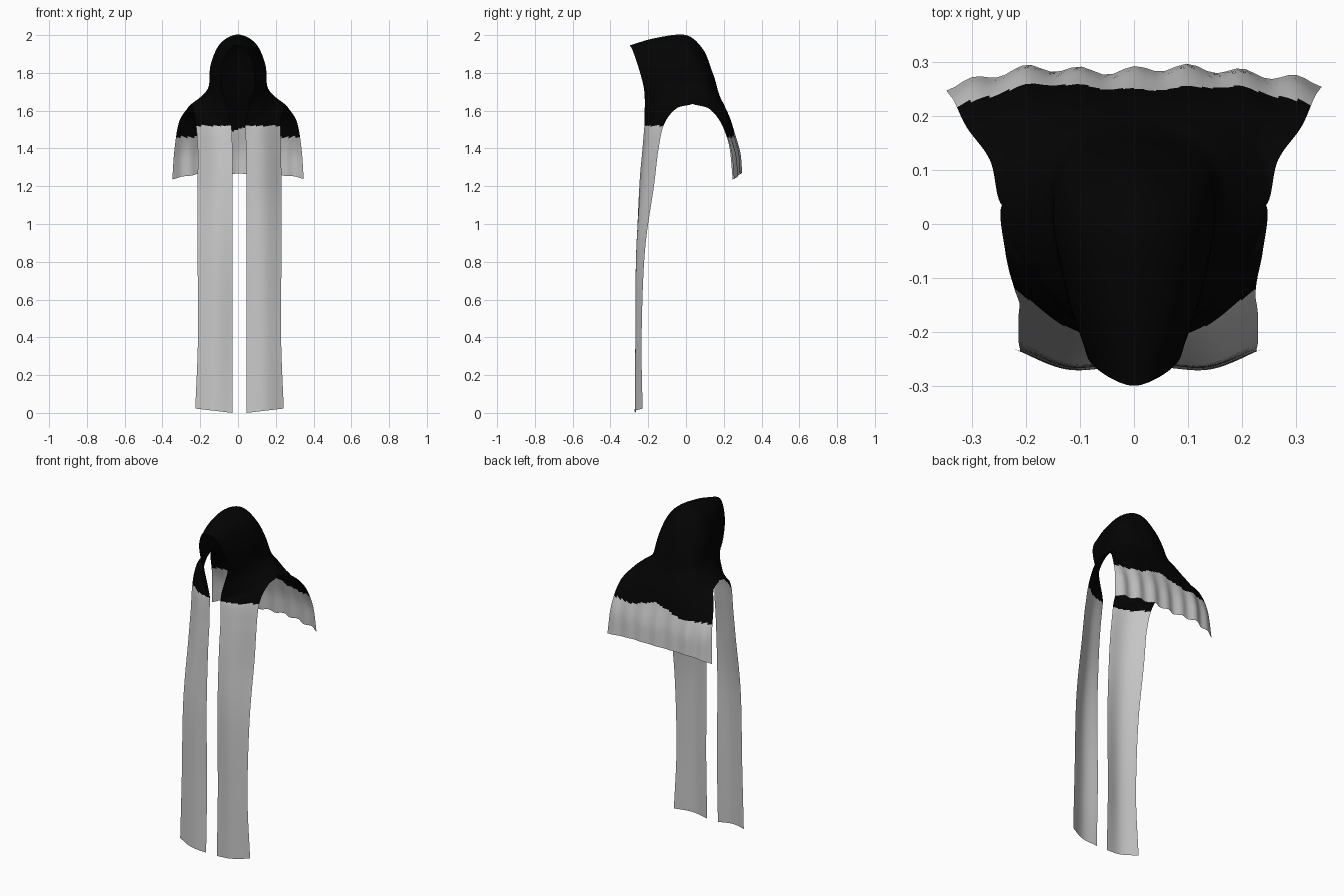
import bpy
import bmesh
import math
from mathutils import Vector

STEPS = 10          # subdivisions between neighbouring control points

cube = bpy.data.objects.get("Cube")
if cube:
    bpy.data.objects.remove(cube, do_unlink=True)


def make_material(name, value):
    material = bpy.data.materials.new(name)
    colour = (value, value, value, 1)
    material.use_nodes = True
    material.diffuse_color = colour
    shader = next(n for n in material.node_tree.nodes if n.type == 'BSDF_PRINCIPLED')
    shader.inputs["Base Color"].default_value = colour
    return material


BLACK = make_material("black cloth", 0.001)
GREY = make_material("light grey cloth", 0.58)


def spline(points, before, after):
    """Smooth curve through the points, with a guide point beyond each end."""
    guide = [before] + points + [after]
    curve = []
    for a, b, c, d in zip(guide, guide[1:], guide[2:], guide[3:]):
        for step in range(STEPS):
            t = step / STEPS
            curve.append(b + (c - a) * (t / 2)
                         + (a * 2 - b * 5 + c * 4 - d) * (t * t / 2)
                         + (b * 3 - a - c * 3 + d) * (t ** 3 / 2))
    return curve + [points[-1].copy()]


def beyond(inner, end):
    return end * 2 - inner


def flip(point):
    return Vector((-point.x, point.y, point.z))


def across(row, centred):
    """Smooth one row; centred rows end on the middle line and mirror there."""
    end = flip(row[-2]) if centred else beyond(row[-2], row[-1])
    return spline(row, beyond(row[1], row[0]), end)


def down(rows, before, after):
    """Smooth a stack of fine rows downwards."""
    columns = [spline(list(column), b, a)
               for column, b, a in zip(zip(*rows), before, after)]
    return [list(row) for row in zip(*columns)]


def build(name, grid, sides, is_dark, shape=lambda p: p):
    """Turn a half grid into a cloth object on one or both sides."""
    bm = bmesh.new()
    for side in sides:
        verts = [[bm.verts.new(shape(Vector((p.x * side, p.y, p.z)))) for p in row]
                 for row in grid]
        for upper, lower in zip(verts, verts[1:]):
            for i in range(len(upper) - 1):
                corners = [upper[i], lower[i], lower[i + 1], upper[i + 1]]
                bm.faces.new(corners if side > 0 else corners[::-1])
    bmesh.ops.remove_doubles(bm, verts=bm.verts[:], dist=0.0001)
    for face in bm.faces:
        face.smooth = True
        face.material_index = 0 if is_dark(face.calc_center_median()) else 1
    mesh = bpy.data.meshes.new(name)
    bm.to_mesh(mesh)
    bm.free()
    mesh.materials.append(BLACK)
    mesh.materials.append(GREY)
    scarf_part = bpy.data.objects.new(name, mesh)
    bpy.context.collection.objects.link(scarf_part)


def vectors(rows):
    return [[Vector(point) for point in row] for row in rows]


# Hood rows, from the crown ridge to the shoulder;
# columns: face opening, cheek, side, back quarter, back middle
hood = vectors([
    [(0, -.3, 1.945), (0, -.16, 1.985), (0, 0, 2), (0, .09, 1.925), (0, .13, 1.83)],
    [(.045, -.285, 1.925), (.077, -.15, 1.95), (.095, 0, 1.95), (.08, .09, 1.87), (0, .152, 1.77)],
    [(.082, -.255, 1.84), (.118, -.13, 1.85), (.145, .01, 1.84), (.112, .11, 1.79), (0, .168, 1.71)],
    [(.088, -.225, 1.73), (.127, -.125, 1.74), (.155, .03, 1.73), (.13, .13, 1.71), (0, .182, 1.67)],
    [(.065, -.218, 1.65), (.13, -.135, 1.67), (.19, .04, 1.68), (.15, .16, 1.66), (0, .202, 1.63)],
    [(.045, -.22, 1.58), (.14, -.145, 1.61), (.245, .035, 1.637), (.17, .188, 1.61), (0, .225, 1.58)],
])

# Back drape rows: side edge, quarter, middle
drape = vectors([
    [(.267, .118, 1.613), (.185, .217, 1.56), (0, .24, 1.54)],
    [(.312, .182, 1.54), (.2, .245, 1.49), (0, .252, 1.49)],
    [(.336, .238, 1.4), (.2, .275, 1.38), (0, .277, 1.38)],
    [(.348, .258, 1.24), (.19, .286, 1.265), (0, .286, 1.265)],
])

# Front panel rows: height and depth of the inner edge,
# then width, depth and height of the outer edge
panel_edges = [
    (1.53, -.22, .239, -.05, 1.612),
    (1.5, -.222, .225, -.115, 1.53),
    (1.38, -.232, .22, -.145, 1.4),
    (1.2, -.247, .222, -.17, 1.2),
    (.85, -.26, .222, -.218, .85),
    (.4, -.256, .22, -.235, .4),
    (0, -.265, .234, -.23, .023),
]
panel = []
for z_in, y_in, x_out, y_out, z_out in panel_edges:
    inner = Vector((.036, y_in, z_in))
    outer = Vector((x_out, y_out, z_out))
    middle = (inner + outer) / 2 + Vector((0, -.022, 0))
    panel.append([inner, middle, outer])

# Hood surface, guided towards the panels in front and the drape behind
side_guide = beyond(hood[-2][2], hood[-1][2])
guide_row = panel[0][:2] + [side_guide] + drape[0][1:]
hood_rows = [across(row, True) for row in hood]
hood_grid = down(hood_rows, [flip(p) for p in hood_rows[1]], across(guide_row, True))
build("hood", hood_grid, (1, -1), lambda c: True)

split = 2 * STEPS   # the column where panel and drape part at the shoulder


# Back drape with soft folds towards the hem
def fold(point):
    fade = min(1, max(0, (1.56 - point.z) / .2))
    wave = math.cos(point.x * math.tau / .1) + .5 * math.sin(point.x * 23)
    return point + Vector((0, .007 * fade * wave, .003 * fade * wave))


def drape_dark(centre):
    return centre.z > 1.46 + .05 * max(0, 1 - abs(centre.x - .03) / .16)


drape_rows = [hood_rows[-1][split:]] + [across(row, True) for row in drape]
hem_guide = [beyond(a, b) for a, b in zip(drape_rows[-2], drape_rows[-1])]
drape_grid = down(drape_rows, hood_rows[-2][split:], hem_guide)
build("back_drape", drape_grid, (1, -1), drape_dark, fold)


# Two long front panels, both hanging slightly off centre
def sway(point):
    return point + Vector((.008 * min(1, max(0, (1.57 - point.z) / .2)), 0, 0))


panel_rows = [hood_rows[-1][:split + 1]] + [across(row, False) for row in panel]
end_guide = [beyond(a, b) for a, b in zip(panel_rows[-2], panel_rows[-1])]
panel_grid = down(panel_rows, hood_rows[-2][:split + 1], end_guide)
for name, side in (("left_front_panel", 1), ("right_front_panel", -1)):
    build(name, panel_grid, (side,), lambda c: c.z > 1.52, sway)
